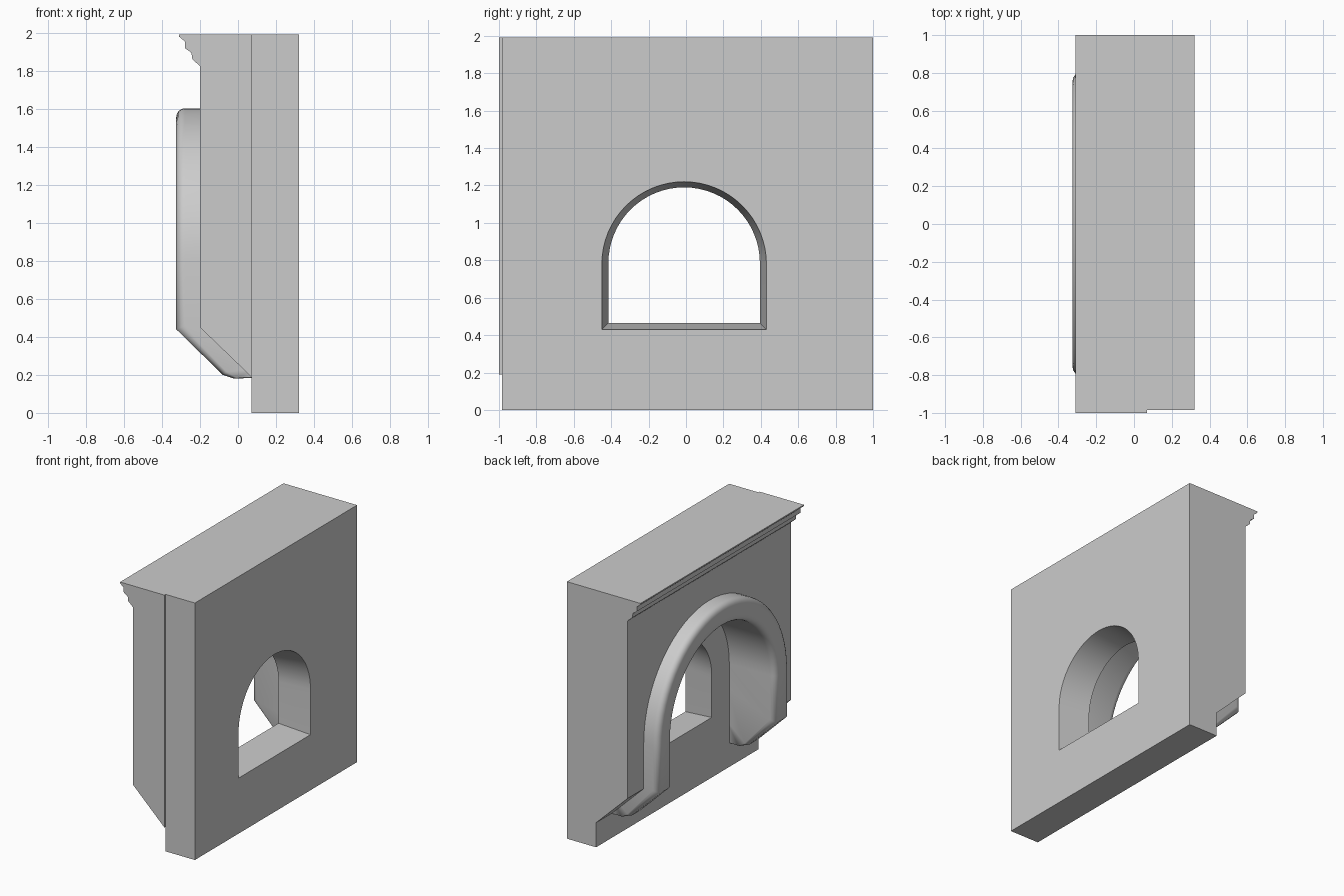
import bpy
import bmesh
from math import sin, cos, pi, radians

cube = bpy.data.objects.get("Cube")
if cube:
    bpy.data.objects.remove(cube)

# One plain stone colour
stone = bpy.data.materials.new("pale_grey_stone")
stone.use_nodes = True
grey = (0.6, 0.6, 0.6, 1)
stone.diffuse_color = grey
stone.node_tree.nodes["Principled BSDF"].inputs["Base Color"].default_value = grey


def loft(name, rings):
    """Solid through matching closed rings of points, capped at both ends."""
    bm = bmesh.new()
    rows = [[bm.verts.new(p) for p in ring] for ring in rings]
    for a, b in zip(rows, rows[1:]):
        for i in range(len(a)):
            j = (i + 1) % len(a)
            bm.faces.new((a[i], a[j], b[j], b[i]))
    bm.faces.new(rows[0])
    bm.faces.new(rows[-1])
    bmesh.ops.recalc_face_normals(bm, faces=bm.faces)
    mesh = bpy.data.meshes.new(name)
    bm.to_mesh(mesh)
    bm.free()
    obj = bpy.data.objects.new(name, mesh)
    bpy.context.collection.objects.link(obj)
    mesh.materials.append(stone)
    return obj


def smooth(obj, angle):
    bpy.ops.object.select_all(action='DESELECT')
    obj.select_set(True)
    bpy.context.view_layer.objects.active = obj
    bpy.ops.object.shade_smooth_by_angle(angle=radians(angle))


def cut(obj, cutter):
    """Subtract the cutter, apply the result and drop the cutter."""
    mod = obj.modifiers.new("opening", 'BOOLEAN')
    mod.operation = 'DIFFERENCE'
    mod.solver = 'EXACT'
    mod.object = cutter
    cutter.hide_render = True
    bpy.ops.object.select_all(action='DESELECT')
    obj.select_set(True)
    bpy.context.view_layer.objects.active = obj
    bpy.ops.object.modifier_apply(modifier=mod.name)
    bpy.data.objects.remove(cutter)


def extrude_y(name, profile, y0, y1):
    return loft(name, [[(x, y, z) for x, z in profile] for y in (y0, y1)])


def arch(x, y, radius, bottom, spring, steps=32):
    """Round-headed opening outline at depth x."""
    head = [(x, y + radius * cos(pi * i / steps), spring + radius * sin(pi * i / steps))
            for i in range(steps + 1)]
    return [(x, y + radius, bottom)] + head + [(x, y - radius, bottom)]


TOP = 1.99
WALL_X = 0.07

# Wall slab with a splayed window
wall = extrude_y("wall_slab", [(WALL_X, 0), (0.32, 0), (0.32, TOP), (WALL_X, TOP)], -0.985, 1)
window = loft("window_cutter", [arch(0.57, -0.01, 0.475, 0.395, 0.775),
                                arch(-0.18, -0.01, 0.37, 0.5, 0.79)])
cut(wall, window)
smooth(wall, 30)

# Front block with stepped cornice and sloping foot
profile = [(WALL_X, 0.19), (WALL_X, TOP), (-0.31, TOP), (-0.31, 1.98), (-0.28, 1.955),
           (-0.28, 1.92), (-0.245, 1.895), (-0.24, 1.86), (-0.2, 1.825), (-0.2, 0.45)]
block = extrude_y("front_block", profile, -1, 1)
cut(block, loft("arch_cutter", [arch(x, 0, 0.7, -0.1, 0.8) for x in (-0.5, 0.3)]))
smooth(block, 20)

# Arch moulding: rounded section swept round the head and down the feet
INNER, OUTER, ROUND = 0.63, 0.803, 0.045
DEPTH = 0.425
section = [(INNER, 1)]
for i in range(5):
    a = pi / 2 * i / 4
    section.append((INNER + ROUND * (1 - cos(a)), ROUND * (1 - sin(a)) / DEPTH))
for i in range(5):
    a = pi / 2 * i / 4
    section.append((OUTER - ROUND * (1 - sin(a)), ROUND * (1 - cos(a)) / DEPTH))
section.append((OUTER, 1))

# Foot stations: front point (x, z) and embedded back point (x, z)
foot = [((0.09, 0.185), (0.1, 0.2)), ((-0.02, 0.18), (0.1, 0.23)),
        ((-0.08, 0.2), (0.1, 0.36)), ((-0.325, 0.44), (0.1, 0.62))]


def foot_ring(side, front, back):
    return [(front[0] + (back[0] - front[0]) * d, side * r,
             front[1] + (back[1] - front[1]) * d) for r, d in section]


rings = [foot_ring(1, *station) for station in foot]
for i in range(33):
    a = pi * i / 32
    rings.append([(-0.325 + DEPTH * d, r * cos(a), 0.8 + r * sin(a)) for r, d in section])
rings += [foot_ring(-1, *station) for station in reversed(foot)]
moulding = loft("arch_moulding", rings)
smooth(moulding, 50)
